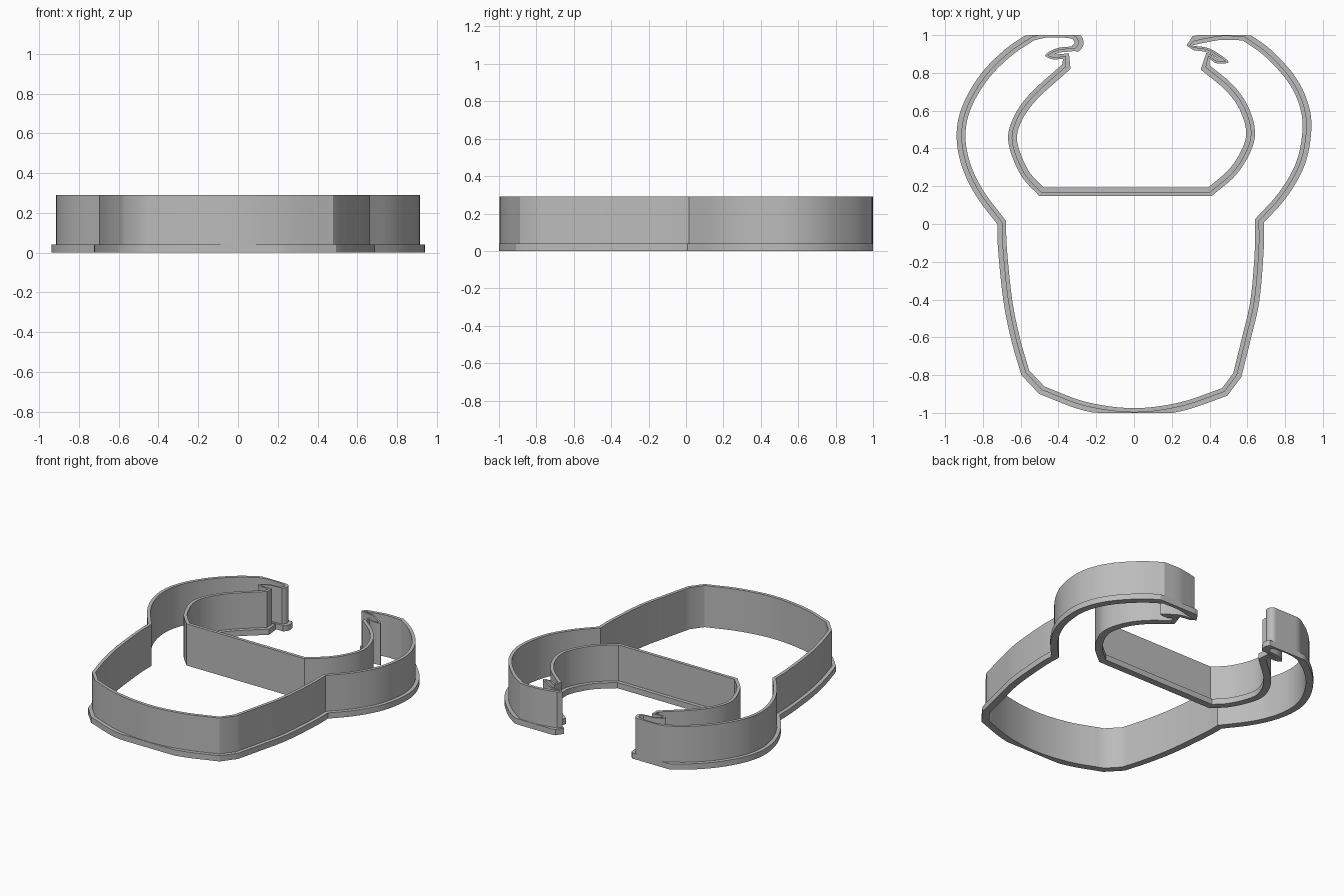
import bpy, bmesh
from mathutils import Vector

cube = bpy.data.objects.get("Cube")
if cube:
    bpy.data.objects.remove(cube, do_unlink=True)

WALL, FLANGE = 0.022, 0.047      # widths measured outward from the inner edge
BASE, TOP = 0.04, 0.29           # heights

# Inner edge, counterclockwise; each stretch is smooth and meets the next at a corner
mouth_left = [(-.50, .147), (-.60, .26), (-.665, .43), (-.64, .56), (-.55, .69), (-.38, .845)]
mouth_right = [(.40, .84), (.52, .74), (.60, .63), (.64, .50), (.62, .39), (.54, .26), (.41, .147)]
claw_right = [(.64, .025), (.77, .17), (.86, .33), (.892, .50), (.875, .63), (.81, .76), (.69, .89), (.575, .972)]
claw_left = [(-.53, .972), (-.65, .89), (-.77, .77), (-.86, .62), (-.892, .48), (-.87, .33), (-.80, .18), (-.677, .015)]
side_left = [(-.677, .015), (-.673, -.13), (-.645, -.40), (-.605, -.60), (-.555, -.775)]
side_right = [(.525, -.79), (.572, -.60), (.617, -.40), (.64, -.13), (.64, .025)]
bottom = [(-.475, -.86), (-.25, -.943), (0, -.975), (.24, -.945), (.465, -.87)]
tip_right = [(.575, .972), (.47, .975), (.39, .963), (.305, .945)]
notch_right = [(.305, .945), (.39, .932), (.45, .90), (.50, .857), (.44, .85), (.40, .875)]
notch_left = [(-.375, .875), (-.43, .872), (-.47, .894), (-.41, .93), (-.33, .94)]
tip_left = [(-.33, .94), (-.315, .962), (-.34, .983), (-.45, .988), (-.53, .972)]


def smooth(points, steps=6):
    """Sample a Catmull-Rom spline through the points."""
    p = [Vector(q) for q in points]
    p = [2 * p[0] - p[1]] + p + [2 * p[-1] - p[-2]]
    out = []
    for a, b, c, d in zip(p, p[1:], p[2:], p[3:]):
        for i in range(steps):
            t = i / steps
            out.append(b + (c - a) * t / 2 + (2 * a - 5 * b + 4 * c - d) * t * t / 2
                       + (3 * b - a - 3 * c + d) * t ** 3 / 2)
    return out + [p[-2]]


# Join the stretches; the notches get a narrower offset so that they do not overlap
path = []
for points, scale in ((bottom, 1), (side_right, 1), (claw_right, 1), (tip_right, 1),
                      (notch_right, .5), (mouth_right, 1), (mouth_left, 1),
                      (notch_left, .55), (tip_left, 1), (claw_left, 1), (side_left, 1)):
    for q in smooth(points):
        if not path or (q - path[-1][0]).length > 1e-4:
            path.append((q, scale))


def offset(width):
    """Push the path outward with limited mitres, trimmed flat at both ends."""
    out = []
    for i, (q, scale) in enumerate(path):
        d1 = (q - path[i - 1][0]).normalized()
        d2 = (path[(i + 1) % len(path)][0] - q).normalized()
        n = Vector((d1.y + d2.y, -d1.x - d2.x)) / max(1 + d1.dot(d2), .6)
        v = q + n * width * scale
        out.append((v.x, max(-1, min(1, v.y))))
    return out


grey = bpy.data.materials.new("grey plastic")
grey.use_nodes = True
colour = (0.5, 0.5, 0.5, 1)
grey.diffuse_color = colour
grey.node_tree.nodes["Principled BSDF"].inputs["Base Color"].default_value = colour


def band(name, width, low, high):
    """Closed band with a rectangular section following the path."""
    inner, outer = offset(0), offset(width)
    bm = bmesh.new()
    rings = [[bm.verts.new((x, y, z)) for x, y in ring]
             for ring, z in ((inner, low), (outer, low), (outer, high), (inner, high))]
    n = len(inner)
    for k in range(4):
        a, b = rings[k], rings[(k + 1) % 4]
        for i in range(n):
            j = (i + 1) % n
            bm.faces.new((a[i], a[j], b[j], b[i]))
    bmesh.ops.recalc_face_normals(bm, faces=bm.faces)
    mesh = bpy.data.meshes.new(name)
    bm.to_mesh(mesh)
    bm.free()
    mesh.materials.append(grey)
    obj = bpy.data.objects.new(name, mesh)
    bpy.context.collection.objects.link(obj)
    bpy.ops.object.select_all(action='DESELECT')
    obj.select_set(True)
    bpy.context.view_layer.objects.active = obj
    bpy.ops.object.shade_smooth_by_angle(angle=0.5)


# Wide grip rim at the bottom and the thin cutting wall above it
band("base_flange", FLANGE, 0, BASE)
band("cutting_wall", WALL, BASE, TOP)
